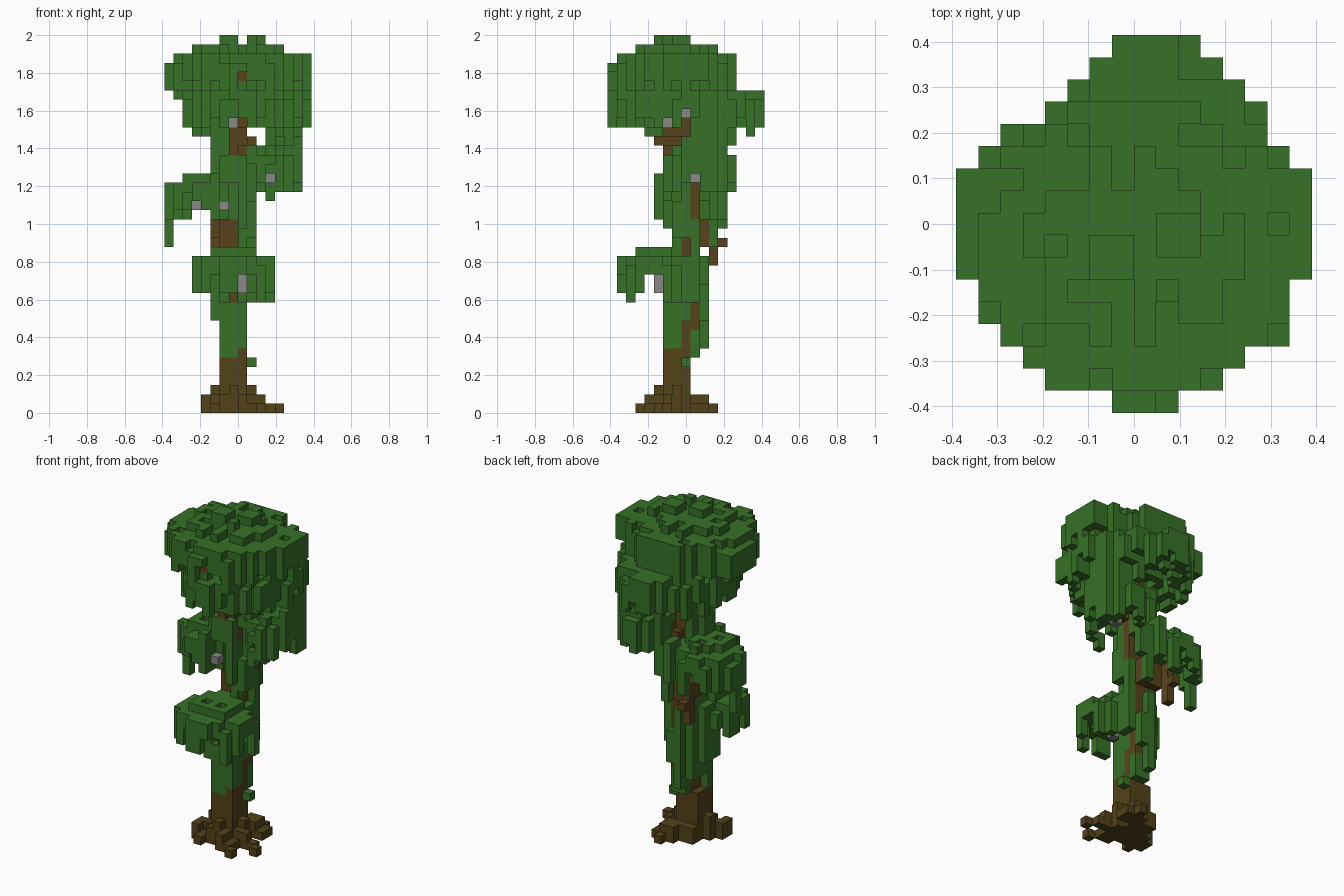
import bpy, bmesh, random
from mathutils import Vector

random.seed(7)
if "Cube" in bpy.data.objects:
    bpy.data.objects.remove(bpy.data.objects["Cube"])

V = 2 / 41  # edge length of one block


def material(name, color):
    m = bpy.data.materials.new(name)
    m.use_nodes = True
    m.diffuse_color = (*color, 1)
    bsdf = m.node_tree.nodes["Principled BSDF"]
    bsdf.inputs["Base Color"].default_value = (*color, 1)
    bsdf.inputs["Roughness"].default_value = 1
    return m


MATS = {
    "leaf": material("leaf green", (0.038, 0.164, 0.02)),
    "bark": material("trunk brown", (0.097, 0.056, 0.012)),
    "root": material("root brown", (0.086, 0.055, 0.01)),
    "stone": material("stone grey", (0.25, 0.25, 0.25)),
}
grid = {}  # block position -> (part, material key); the first block set wins


def box(part, mat, xs, ys, zs):
    """Fill a block range; every range is half open."""
    for i in range(*xs):
        for j in range(*ys):
            for k in range(*zs):
                grid.setdefault((i, j, k), (part, mat))


def clear_leaves(xs, ys, zs):
    """Open a gap in the leaves, leaving wood and stone in place."""
    for i in range(*xs):
        for j in range(*ys):
            for k in range(*zs):
                if grid.get((i, j, k), ("", ""))[1] == "leaf":
                    del grid[i, j, k]


def canopy(part, cx, cy, rx, ry, top, drop_min, drop_max, power=1.6):
    """Flat rounded leaf dome with ragged columns hanging from its rim."""
    for i in range(-8, 8):
        for j in range(-8, 9):
            d = abs((i + .5 - cx) / rx) ** power + abs((j - cy) / ry) ** power
            if d > 1:
                continue
            high = top - (d > .5) - (d > .75 and random.random() < .4)
            if .1 < d < .5 and random.random() < .25:
                high -= 1
            drop = random.randint(drop_min, drop_max) if d > .55 else 2
            box(part, "leaf", (i, i + 1), (j, j + 1), (high - drop, high))


# Stone knots under the leaves
for i, j, k in [(0, -3, 13), (0, -3, 14), (-1, -2, 31), (1, 0, 32),
                (3, 1, 25), (-5, 1, 22), (-2, -2, 22)]:
    box("stone_knots", "stone", (i, i + 1), (j, j + 1), (k, k + 1))

# Roots: a square foot with stepped, crooked arms
roots = [
    ((-2, 1), (-2, 1), (0, 6)), ((0, 1), (-2, -1), (6, 7)),
    ((-3, 2), (-2, 0), (0, 2)), ((-2, 1), (-3, 2), (0, 2)),
    ((-3, -2), (-1, 0), (2, 3)), ((1, 2), (-1, 0), (2, 3)),
    ((-1, 0), (-3, -2), (2, 3)), ((2, 3), (-2, -1), (0, 2)),
    ((3, 4), (-2, -1), (0, 1)), ((4, 5), (-3, -2), (0, 1)),
    ((1, 2), (-4, -2), (0, 1)), ((0, 1), (-4, -3), (0, 2)),
    ((2, 3), (-5, -4), (0, 1)), ((-4, -3), (-3, -1), (0, 2)),
    ((-3, -2), (-4, -2), (0, 1)), ((0, 2), (1, 3), (0, 2)),
    ((1, 2), (3, 4), (0, 1)), ((2, 3), (1, 3), (0, 1)),
]
for r in roots:
    box("roots", "root", *r)

# Vines clinging to the trunk
vines = [
    ((-2, 1), (-2, -1), (6, 12)), ((-2, 0), (-2, -1), (13, 17)),
    ((-2, -1), (-1, 2), (8, 18)),
    ((0, 1), (-1, 0), (7, 18)), ((-3, -2), (-2, 1), (10, 17)),
    ((-1, 0), (2, 3), (7, 17)), ((-1, 1), (1, 2), (6, 9)),
    ((0, 1), (0, 1), (10, 17)), ((0, 1), (2, 3), (10, 14)),
    ((1, 2), (0, 1), (12, 17)), ((1, 2), (1, 2), (12, 21)),
    ((1, 2), (-1, 0), (19, 23)), ((1, 2), (0, 1), (19, 26)),
    ((1, 2), (0, 1), (5, 6)), ((0, 1), (3, 4), (18, 25)),
    ((1, 2), (3, 4), (21, 29)), ((-1, 0), (3, 5), (21, 26)),
    ((0, 1), (-2, -1), (20, 25)),
    ((0, 1), (-1, 0), (18, 25)), ((-3, -1), (-1, 1), (26, 32)),
    ((-2, 1), (-2, -1), (25, 28)), ((-2, -1), (1, 2), (25, 30)),
    ((1, 2), (-1, 1), (27, 29)),
]
for r in vines:
    box("trunk_vines", "leaf", *r)

# Trunk leaning backwards, then returning to the centre
trunk = [
    ((-1, 1), (-1, 1), (6, 10)), ((-1, 1), (-1, 2), (9, 14)),
    ((-1, 1), (0, 2), (13, 18)), ((-2, 1), (0, 3), (18, 21)),
    ((0, 2), (0, 2), (20, 26)), ((-1, 1), (-1, 1), (25, 38)),
]
for r in trunk:
    box("trunk", "bark", *r)

# Branches reaching into the leaves
branches = [
    ((0, 1), (-4, 0), (15, 16)), ((-1, 0), (-2, 0), (12, 13)),
    ((-3, -2), (3, 4), (16, 19)), ((-3, -2), (4, 5), (18, 19)),
    ((-3, -2), (2, 4), (19, 21)), ((-5, 0), (1, 2), (23, 24)),
    ((1, 4), (1, 2), (26, 27)), ((1, 2), (-3, 0), (29, 30)),
    ((-1, 1), (-2, -1), (29, 31)), ((-1, 0), (-2, -1), (28, 29)),
    ((0, 1), (-7, 0), (36, 37)),
]
for r in branches:
    box("branches", "bark", *r)

# Leaf tiers, from top to bottom
canopy("top_crown", 0, -1.2, 8.05, 7.1, 40, 3, 4)
canopy("lower_crown", .9, .2, 7.1, 8.5, 36, 3, 4, 1.45)
canopy("left_leaves", 4, 1.5, 3.2, 4.2, 29, 3, 4)
canopy("right_leaves", -4, .8, 4.2, 4, 26, 2, 4)
canopy("front_leaves", -.5, -3.5, 4.6, 4.2, 18, 2, 4)

# Raised tufts and side bulges on the crown
for xs, ys in [((-2, 0), (-2, 0)), ((1, 3), (-1, 1)), ((1, 2), (-3, -2))]:
    box("crown_tufts", "leaf", xs, ys, (39, 41))
box("crown_tufts", "leaf", (-8, -7), (0, 3), (35, 38))
box("crown_tufts", "leaf", (7, 8), (0, 3), (36, 39))

# Long hanging strands
strands = [
    ((6, 7), (2, 4), (24, 35)), ((5, 6), (3, 5), (24, 34)),
    ((6, 7), (0, 2), (28, 35)), ((4, 5), (4, 5), (25, 34)),
    ((3, 4), (5, 6), (29, 34)), ((6, 7), (-1, 0), (30, 35)),
    ((-8, -7), (1, 2), (18, 24)), ((-7, -6), (2, 3), (21, 25)),
    ((-4, -3), (-4, -2), (30, 36)), ((-2, -1), (-6, -4), (31, 37)),
    ((2, 4), (-6, -5), (31, 37)), ((4, 5), (-4, -2), (30, 37)),
    ((6, 7), (-5, -2), (32, 35)), ((-3, -2), (-3, -2), (21, 26)),
]
for r in strands:
    box("hanging_strands", "leaf", *r)

# Gaps in the leaves that show the stones and branches
gaps = [
    ((0, 1), (-8, -3), (13, 15)), ((1, 5), (-3, -2), (13, 15)),
    ((-1, 0), (-8, -2), (12, 13)), ((-5, -4), (-8, 1), (22, 23)),
    ((-1, 0), (-8, -2), (31, 32)), ((0, 8), (-2, -1), (31, 32)),
    ((2, 8), (0, 1), (32, 33)), ((1, 8), (-1, 0), (30, 31)),
    ((1, 8), (0, 1), (30, 32)),
    ((-1, 1), (-8, -2), (28, 31)), ((1, 2), (-8, -3), (29, 30)),
    ((0, 1), (-8, -7), (35, 37)), ((3, 4), (-8, 1), (25, 26)),
    ((4, 8), (1, 2), (25, 26)),
]
for r in gaps:
    clear_leaves(*r)


# Turn each part into a mesh made only of exposed block faces
def build(part):
    bm = bmesh.new()
    keys = []
    for cell, (owner, key) in grid.items():
        if owner != part:
            continue
        if key not in keys:
            keys.append(key)
        centre = Vector((cell[0] + .5, cell[1], cell[2] + .5)) * V
        for axis in range(3):
            for sign in (-1, 1):
                side = list(cell)
                side[axis] += sign
                if tuple(side) in grid:
                    continue
                n, u = Vector(), Vector()
                n[axis] = sign * V / 2
                u[(axis + 1) % 3] = V / 2
                w = n.cross(u) / (V / 2)
                corners = (-u - w, u - w, u + w, w - u)
                face = bm.faces.new([bm.verts.new(centre + n + c) for c in corners])
                face.material_index = keys.index(key)
    bmesh.ops.remove_doubles(bm, verts=bm.verts, dist=V / 100)
    mesh = bpy.data.meshes.new(part)
    bm.to_mesh(mesh)
    bm.free()
    for key in keys:
        mesh.materials.append(MATS[key])
    bpy.context.collection.objects.link(bpy.data.objects.new(part, mesh))


for part in sorted({owner for owner, _ in grid.values()}):
    build(part)
